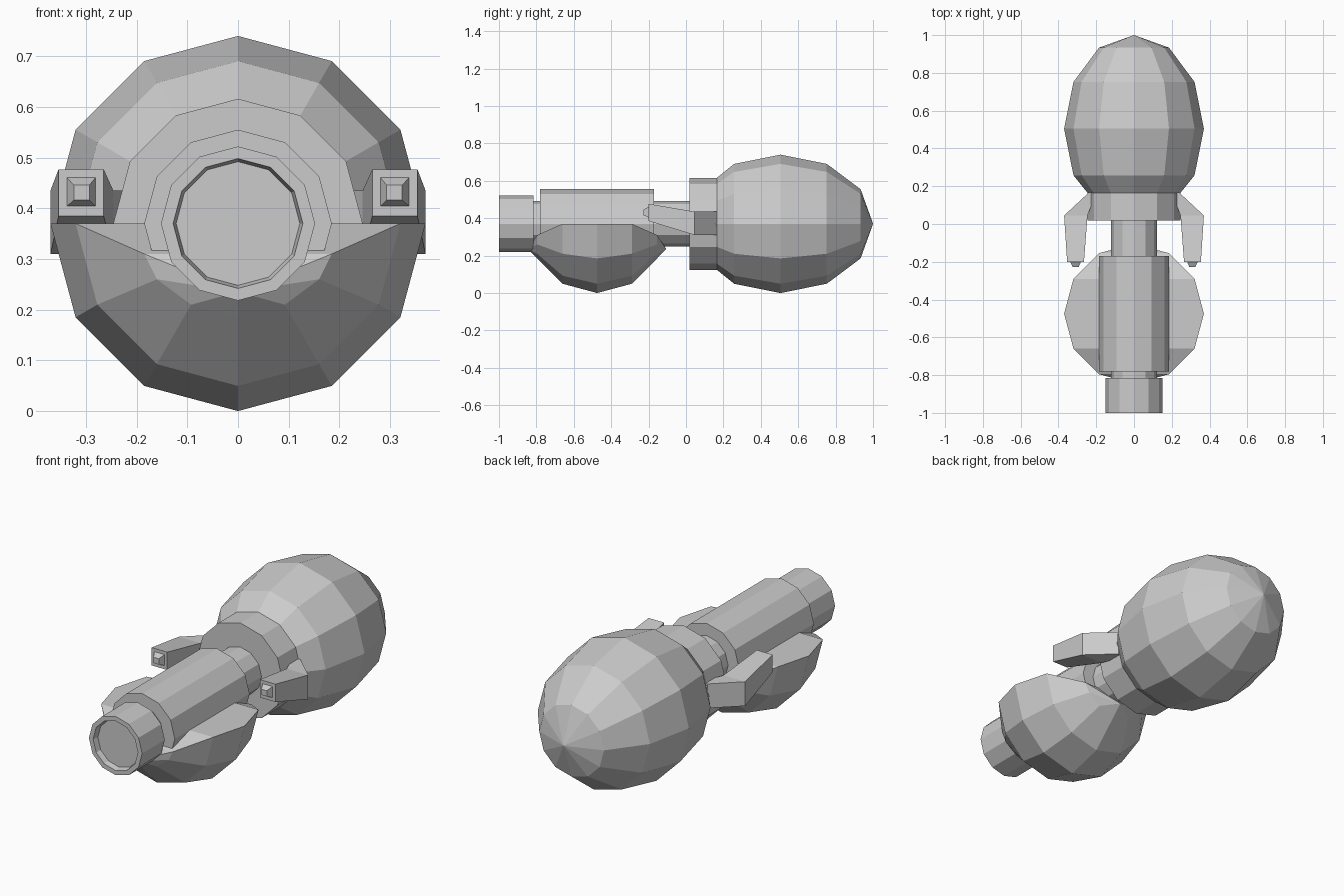
import bpy
import bmesh
from math import sin, cos, pi

old = bpy.data.objects.get("Cube")
if old:
    bpy.data.objects.remove(old, do_unlink=True)

grey = bpy.data.materials.new("plain grey")
grey.use_nodes = True
colour = (0.6, 0.6, 0.6, 1)
grey.diffuse_color = colour
grey.node_tree.nodes["Principled BSDF"].inputs["Base Color"].default_value = colour

SIDES = 12
AXIS = 0.37    # height of the long axis
R = 0.37       # radius of both bulbs


def finish(name, bm):
    bmesh.ops.recalc_face_normals(bm, faces=bm.faces)
    mesh = bpy.data.meshes.new(name)
    bm.to_mesh(mesh)
    bm.free()
    mesh.materials.append(grey)
    obj = bpy.data.objects.new(name, mesh)
    bpy.context.collection.objects.link(obj)
    return obj


def loft(name, rings):
    """Join equal loops of points and cap both ends."""
    bm = bmesh.new()
    loops = [[bm.verts.new(p) for p in ring] for ring in rings]
    n = len(loops[0])
    for a, b in zip(loops, loops[1:]):
        for i in range(n):
            j = (i + 1) % n
            bm.faces.new((a[i], a[j], b[j], b[i]))
    bm.faces.new(loops[0])
    bm.faces.new(loops[-1])
    return finish(name, bm)


def turned(name, profile):
    """Revolve (y, radius) pairs around the long axis."""
    angles = [2 * pi * i / SIDES for i in range(SIDES)]
    return loft(name, [[(r * sin(a), y, AXIS + r * cos(a)) for a in angles]
                       for y, r in profile])


# Barrel assembly
turned("muzzle", [(-0.815, 0.152), (-1, 0.152), (-1, 0.128), (-0.97, 0.122)])
turned("inner_tube", [(-0.9, 0.122), (0.05, 0.122)])
turned("barrel", [(-0.78, 0.185), (-0.17, 0.185)])
turned("collar", [(0.018, 0.246), (0.167, 0.246)])

# Rear bulb, its front buried in the collar
bulb = [(0.505 - 0.495 * cos(pi * k / 6), R * sin(pi * k / 6)) for k in range(2, 6)]
turned("rear_bulb", [(0.165, 0.246)] + bulb + [(1, 0.0005)])


# Lower half bulb with drooping ends and a closed top
def lower_tank(centre):
    bm = bmesh.new()
    rows = []
    for k in range(1, 6):
        t = pi * k / 6
        r = R * sin(t)
        row = []
        for j in range(7):
            a = pi * j / 6
            z = AXIS - r * sin(a)
            if k in (1, 5):
                z = min(z, 0.31 if j in (0, 6) else 0.26)
            row.append(bm.verts.new((r * cos(a), centre - R * cos(t), z)))
        rows.append(row)
    for a, b in zip(rows, rows[1:]):
        for j in range(7):
            i = (j + 1) % 7
            bm.faces.new((a[j], a[i], b[i], b[j]))
    for row, end in ((rows[0], -1), (rows[-1], 1)):
        tip = bm.verts.new((0, centre + end * R, 0.235))
        for j in range(7):
            bm.faces.new((row[j], row[(j + 1) % 7], tip))
    return finish("lower_tank", bm)


lower_tank(-0.475)


# Side prongs
def rect(y, x0, x1, z0, z1, side, y1=None):
    y1 = y if y1 is None else y1
    return [(side * x0, y, z0), (side * x1, y1, z0),
            (side * x1, y1, z1), (side * x0, y, z1)]


for side, label in ((1, "left"), (-1, "right")):
    loft(label + "_prong", [
        rect(-0.2, 0.265, 0.354, 0.385, 0.477, side),
        rect(0.045, 0.246, 0.37, 0.31, 0.435, side),
        rect(0.166, 0.2, 0.24, 0.31, 0.435, side)])
    loft(label + "_prong_tip", [
        rect(-0.195, 0.279, 0.34, 0.402, 0.463, side),
        rect(-0.228, 0.293, 0.324, 0.416, 0.446, side)])
